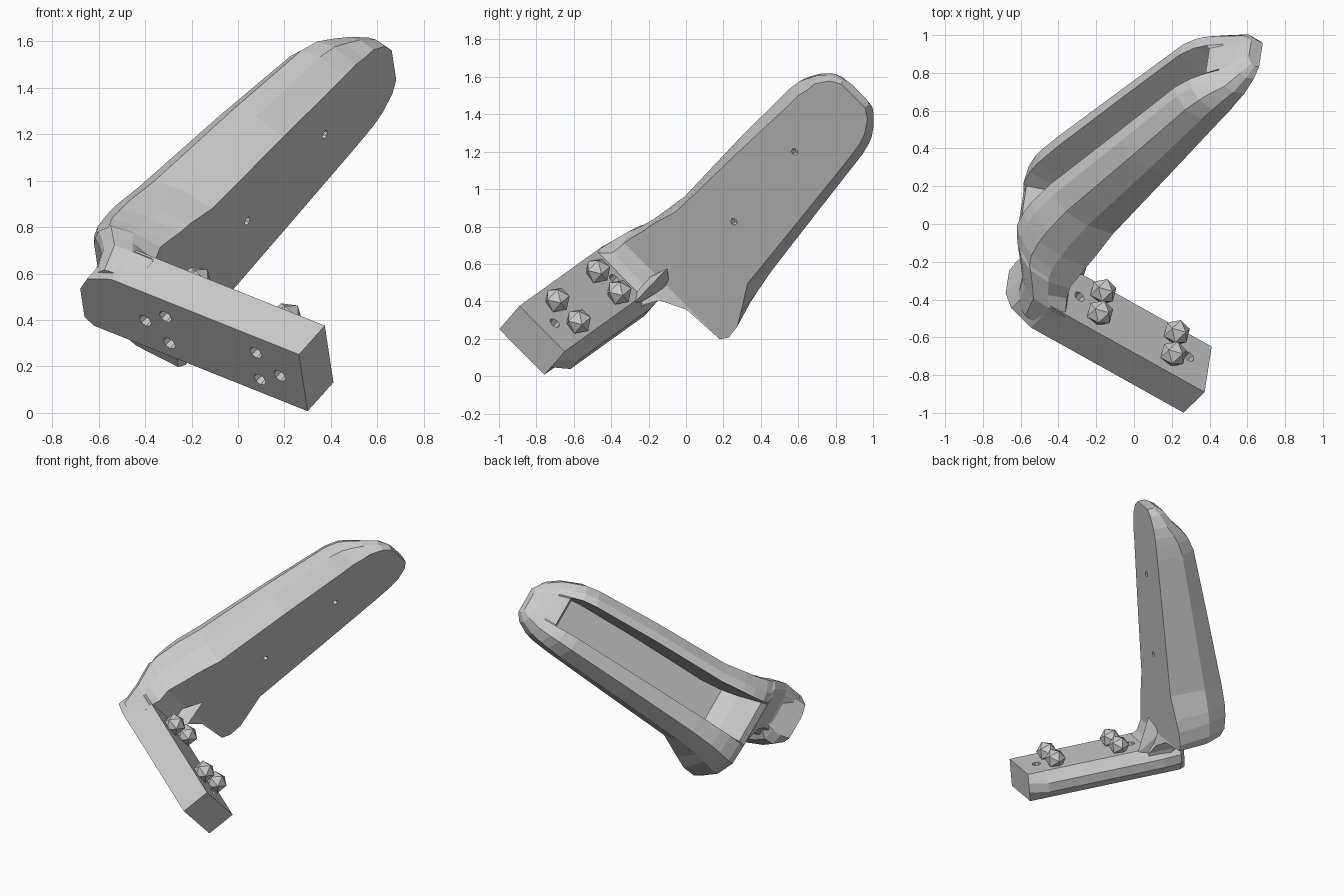
import bpy, bmesh
from mathutils import Matrix, Vector

cube = bpy.data.objects.get("Cube")
if cube:
    bpy.data.objects.remove(cube, do_unlink=True)

# Tilted working frame: X along the bar, Y along the paddle, Z across both
along = Vector((0.825, -0.46, -0.33)).normalized()
reach = Vector((0.56, 0.545, 0.625)).normalized()
across = along.cross(reach).normalized()
FRAME = Matrix((along, reach, across)).transposed().to_4x4()


def finish(bm, name):
    bmesh.ops.recalc_face_normals(bm, faces=bm.faces)
    bm.transform(FRAME)
    mesh = bpy.data.meshes.new(name)
    bm.to_mesh(mesh)
    bm.free()
    obj = bpy.data.objects.new(name, mesh)
    bpy.context.collection.objects.link(obj)
    return obj


def loft(name, sections):
    bm = bmesh.new()
    rings = [[bm.verts.new(p) for p in s] for s in sections]
    for r, q in zip(rings, rings[1:]):
        for i in range(len(r)):
            j = (i + 1) % len(r)
            bm.faces.new((r[i], r[j], q[j], q[i]))
    bm.faces.new(rings[0])
    bm.faces.new(rings[-1])
    return finish(bm, name)


def drill(target, spots, radius, depth, axis, sides):
    bm = bmesh.new()
    for spot in spots:
        turn = Vector((0, 0, 1)).rotation_difference(Vector(axis)).to_matrix().to_4x4()
        bmesh.ops.create_cone(bm, cap_ends=True, segments=sides, radius1=radius,
                              radius2=radius, depth=depth,
                              matrix=Matrix.Translation(spot) @ turn)
    cutter = finish(bm, "hole_cutter")
    cutter.hide_render = True
    mod = target.modifiers.new("holes", "BOOLEAN")
    mod.operation, mod.solver, mod.object = "DIFFERENCE", "EXACT", cutter
    bpy.context.view_layer.objects.active = target
    bpy.ops.object.modifier_apply(modifier=mod.name)
    bpy.data.objects.remove(cutter, do_unlink=True)


# Mounting bar with a chamfered underside and a rounded far corner
FRONT, BACK = -0.243, -0.044


def bar_section(x, top, low, keel):
    return [(x, FRONT, top), (x, BACK, top), (x, BACK, low),
            (x, BACK - 0.07, keel), (x, FRONT + 0.065, keel), (x, FRONT, low)]


bar = loft("mounting_bar", [bar_section(*s) for s in (
    (0.594, 0.848, 0.503, 0.502),
    (0.474, 0.848, 0.503, 0.433),
    (-0.388, 0.848, 0.503, 0.433),
    (-0.52, 0.79, 0.503, 0.45),
    (-0.567, 0.707, 0.535, 0.52))])
bolt_x, bolt_z = (-0.117, 0.355), (0.747, 0.584)
bolts = [(x, z) for x in bolt_x for z in bolt_z]
pins = [(-0.232, 0.667), (0.469, 0.66)]
drill(bar, [(x, -0.15, z) for x, z in bolts + pins], 0.031, 0.5, (0, 1, 0), 8)


# Paddle shell: flat face on one side, long pocket on the other
def shell_section(y, low, keel, top, face, rim, floor, bevel):
    h, d = top - keel, face - rim
    p_low, p_top = max(keel + 0.28 * h, 0.29), keel + 0.76 * h
    points = [(face, low), (face, top - bevel),
              (face - 0.38 * d, top), (face - 0.72 * d, top - 0.02 * h),
              (rim + 0.07 * d, top - 0.14 * h), (rim, p_top),
              (floor, p_top - 0.01), (floor, p_low + 0.01), (rim, p_low),
              (rim + 0.04 * d, keel + 0.12 * h), (face - 0.6 * d, keel)]
    return [(x, y, z) for x, z in points]


FLOOR = -0.45
shell = loft("paddle_shell", [shell_section(*s) for s in (
    (-0.2, 0.48, 0.48, 0.845, -0.28, -0.52, -0.52, 0),
    (-0.06, 0.46, 0.46, 0.85, -0.29, -0.575, -0.575, 0),
    (0.0, 0.42, 0.42, 0.83, -0.33, -0.63, -0.63, 0.05),
    (0.065, 0.28, 0.28, 0.81, -0.355, -0.70, -0.70, 0.04),
    (0.08, 0.04, 0.07, 0.80, -0.36, -0.725, -0.725, 0.03),
    (0.13, 0.01, 0.065, 0.78, -0.36, -0.76, -0.74, 0.02),
    (0.22, 0.015, 0.08, 0.755, -0.36, -0.78, -0.55, 0.02),
    (0.30, 0.05, 0.09, 0.74, -0.36, -0.785, FLOOR, 0.02),
    (0.46, 0.125, 0.105, 0.71, -0.36, -0.775, FLOOR, 0.04),
    (1.0, 0.14, 0.125, 0.69, -0.36, -0.715, FLOOR, 0.06),
    (1.46, 0.155, 0.14, 0.66, -0.36, -0.66, FLOOR, 0.07),
    (1.55, 0.16, 0.15, 0.645, -0.36, -0.63, FLOOR, 0.06),
    (1.61, 0.165, 0.16, 0.62, -0.36, -0.59, -0.57, 0.05),
    (1.68, 0.18, 0.18, 0.59, -0.36, -0.53, -0.53, 0.03),
    (1.76, 0.22, 0.22, 0.53, -0.36, -0.48, -0.48, 0.02),
    (1.80, 0.27, 0.27, 0.46, -0.36, -0.43, -0.43, 0.01))])
drill(shell, [(-0.36, y, 0.40) for y in (0.68, 1.276)], 0.02, 0.08, (1, 0, 0), 6)

# Faceted bolt heads on the back of the bar
for i, (x, z) in enumerate(bolts):
    bm = bmesh.new()
    bmesh.ops.create_icosphere(bm, subdivisions=1, radius=0.073,
                               matrix=Matrix.Translation((x, -0.005, z)))
    finish(bm, f"bolt_head_{i + 1}")

# Small gusset in the inner corner
bm = bmesh.new()
for p in ((-0.38, -0.07, 0.46), (-0.38, -0.07, 0.58), (-0.22, -0.06, 0.50),
          (-0.38, 0.08, 0.44), (-0.32, 0.19, 0.50)):
    bm.verts.new(p)
bmesh.ops.convex_hull(bm, input=bm.verts)
finish(bm, "corner_gusset")
